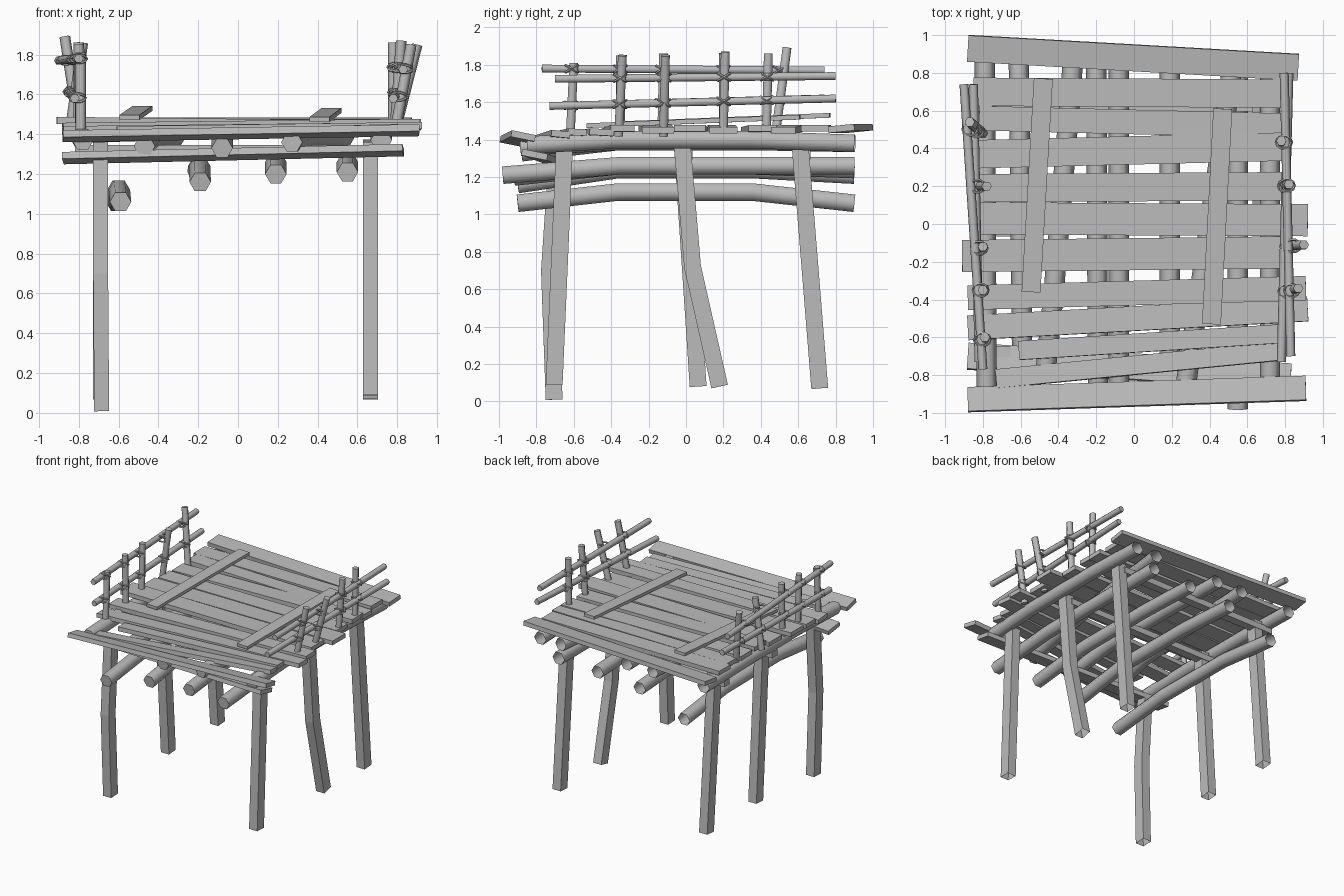
import bpy, bmesh, math
from mathutils import Vector

cube = bpy.data.objects.get("Cube")
if cube:
    bpy.data.objects.remove(cube, do_unlink=True)

wood = bpy.data.materials.new("grey_wood")
wood.use_nodes = True
grey = (0.5, 0.5, 0.5, 1)
wood.diffuse_color = grey
wood.node_tree.nodes["Principled BSDF"].inputs["Base Color"].default_value = grey


def finish(name, bm, smooth=False):
    bmesh.ops.recalc_face_normals(bm, faces=bm.faces)
    mesh = bpy.data.meshes.new(name)
    bm.to_mesh(mesh)
    bm.free()
    mesh.materials.append(wood)
    obj = bpy.data.objects.new(name, mesh)
    bpy.context.collection.objects.link(obj)
    if smooth:
        bpy.ops.object.select_all(action='DESELECT')
        obj.select_set(True)
        bpy.context.view_layer.objects.active = obj
        bpy.ops.object.shade_smooth_by_angle(angle=math.radians(65))
    return obj


def rectangle(width, height):
    w, h = width / 2, height / 2
    return [(-w, -h), (w, -h), (w, h), (-w, h)]


def hexagon(radius):
    angles = [math.tau * i / 6 for i in range(6)]
    return [(radius * math.cos(a), radius * math.sin(a)) for a in angles]


def sweep(name, path, section, roll=0, open_start=False, open_end=False, smooth=False):
    """Carry a cross-section along a path of points."""
    bm = bmesh.new()
    path = [Vector(p) for p in path]
    along = path[-1] - path[0]
    vertical = abs(along.normalized().z) > 0.8
    rings = []
    for i, point in enumerate(path):
        tangent = path[min(i + 1, len(path) - 1)] - path[max(i - 1, 0)]
        tangent.normalize()
        reference = Vector((0, 1, 0)) if vertical else Vector((0, 0, 1))
        side = tangent.cross(reference).normalized()
        up = side.cross(tangent)
        c, s = math.cos(roll), math.sin(roll)
        rings.append([bm.verts.new(point + side * (u * c - v * s) + up * (u * s + v * c))
                      for u, v in section])
    count = len(section)
    for a, b in zip(rings, rings[1:]):
        for i in range(count):
            j = (i + 1) % count
            bm.faces.new((a[i], a[j], b[j], b[i]))
    if not open_start:
        bm.faces.new(rings[0])
    if not open_end:
        bm.faces.new(rings[-1])
    return finish(name, bm, smooth)


# Deck planks: left x, y, z, then right x, y, z, width and roll
planks = [
    (-.88, .93, 1.46, .87, .83, 1.46, .14, .1),
    (-.85, .70, 1.46, .80, .69, 1.46, .15, 0),
    (-.82, .56, 1.46, .83, .52, 1.45, .13, 0),
    (-.82, .37, 1.45, .82, .41, 1.46, .15, 0),
    (-.82, .19, 1.46, .82, .20, 1.45, .15, 0),
    (-.85, .03, 1.45, .92, .02, 1.46, .17, 0),
    (-.91, -.17, 1.47, .84, -.15, 1.45, .17, 0),
    (-.88, -.39, 1.44, .91, -.34, 1.46, .13, 0),
    (-.88, -.55, 1.42, .92, -.45, 1.44, .13, -.05),
    (-.61, -.67, 1.42, .80, -.58, 1.44, .1, -.05),
    (-.73, -.82, 1.38, .80, -.67, 1.43, .1, -.1),
    (-.88, -.93, 1.39, .91, -.87, 1.42, .13, -.2),
    (-.88, -.70, 1.28, .83, -.81, 1.32, .14, -.2),
]
for i, (xa, ya, za, xb, yb, zb, width, roll) in enumerate(planks):
    # the section's side axis points to -y here, so the roll is negated
    sweep(f"deck_plank_{i + 1}", [(xa, ya, za), (xb, yb, zb)],
          rectangle(width, .035), -roll)

# Loose planks lying across the deck
sweep("loose_plank_1", [(-.545, -.36, 1.485), (-.48, .77, 1.53)], rectangle(.1, .025))
sweep("loose_plank_2", [(.41, -.53, 1.475), (.47, .61, 1.52)], rectangle(.1, .025))

# Logs below the deck: front x, back x, front y, and front, middle, back z
logs = [
    (-.59, -.61, -.90, 1.06, 1.12, 1.06),
    (-.19, -.20, -.90, 1.16, 1.24, 1.21),
    (.19, .19, -.92, 1.20, 1.26, 1.24),
    (.55, .55, -.98, 1.21, 1.26, 1.26),
    (-.78, -.79, -.86, 1.37, 1.39, 1.38),
    (-.47, -.32, -.80, 1.34, 1.39, 1.38),
    (-.08, -.08, -.88, 1.33, 1.39, 1.38),
    (.27, .53, -.88, 1.36, 1.39, 1.38),
    (.72, .72, -.85, 1.37, 1.40, 1.38),
]
for i, (xf, xb, yf, zf, zm, zb) in enumerate(logs):
    path = [(xf, yf, zf), (xf * .7 + xb * .3, -.36, zm),
            (xf * .3 + xb * .7, .35, zm), (xb, .9, zb)]
    sweep(f"support_log_{i + 1}", path, hexagon(.054), open_end=True, smooth=True)

# Cross beams resting on the legs
for name, y in (("middle", 0), ("back", .63)):
    sweep(f"{name}_cross_beam", [(-.82, y, 1.32), (.65, y, 1.32)], rectangle(.07, .05))

# Legs: paths from top to foot, open at the foot
legs = {
    "front_left_leg": [(.665, -.65, 1.36), (.665, -.705, .09)],
    "middle_left_leg": [(.665, -.02, 1.37), (.665, .035, .72), (.665, .18, .08)],
    "back_left_leg": [(.665, .61, 1.37), (.665, .715, .07)],
    "front_right_leg": [(-.69, -.69, 1.3), (-.69, -.73, .7), (-.685, -.705, .01)],
    "middle_right_leg": [(-.69, -.02, 1.37), (-.69, .065, .08)],
    "back_right_leg": [(-.69, .61, 1.37), (-.69, .715, .07)],
}
for name, path in legs.items():
    sweep(name, path, rectangle(.075, .09), open_end=True)

# Railing: two rails per side, given as back and front ends
rails = {
    "left": [((.795, .80, 1.74), (.83, -.70, 1.725)),
             ((.82, .80, 1.62), (.78, -.73, 1.58))],
    "right": [((-.90, .74, 1.77), (-.80, -.77, 1.78)),
              ((-.85, .74, 1.62), (-.82, -.73, 1.58))],
}
# Posts: foot x, y, z and top x, y, z
posts = {
    "left": [(.78, .43, 1.44, .78, .44, 1.86), (.79, .20, 1.44, .82, .21, 1.87),
             (.79, -.12, 1.42, .90, -.11, 1.85), (.79, -.36, 1.42, .87, -.34, 1.85)],
    "right": [(-.80, .48, 1.44, -.87, .54, 1.89), (-.84, .20, 1.44, -.78, .20, 1.86),
              (-.80, -.13, 1.42, -.80, -.12, 1.86), (-.79, -.35, 1.42, -.80, -.35, 1.85),
              (-.79, -.62, 1.40, -.79, -.60, 1.81)],
}


def rope_loop(name, centre, axis):
    bpy.ops.mesh.primitive_torus_add(location=centre, major_segments=10, minor_segments=5,
                                     major_radius=.04, minor_radius=.007)
    loop = bpy.context.object
    loop.name = name
    loop.rotation_euler = axis.to_track_quat('Z', 'Y').to_euler()
    loop.data.materials.append(wood)
    bpy.ops.object.shade_smooth_by_angle(angle=math.radians(65))


for side in rails:
    for i, ends in enumerate(rails[side]):
        sweep(f"{side}_rail_{i + 1}", ends, hexagon(.024), smooth=True)
    for i, post in enumerate(posts[side]):
        foot, top = Vector(post[:3]), Vector(post[3:])
        sweep(f"{side}_post_{i + 1}", [foot, top], hexagon(.027), smooth=True)
        # Rope lashings where the post meets each rail
        for j, (back, front) in enumerate(rails[side]):
            back, front = Vector(back), Vector(front)
            on_rail = back.lerp(front, (back.y - foot.y) / (back.y - front.y))
            on_post = foot.lerp(top, (on_rail.z - foot.z) / (top.z - foot.z))
            for k, tilt in enumerate((-.6, .6)):
                rope_loop(f"{side}_lashing_{i + 1}_{j + 1}_{k + 1}",
                          (on_rail + on_post) / 2, Vector((0, tilt, 1)))
